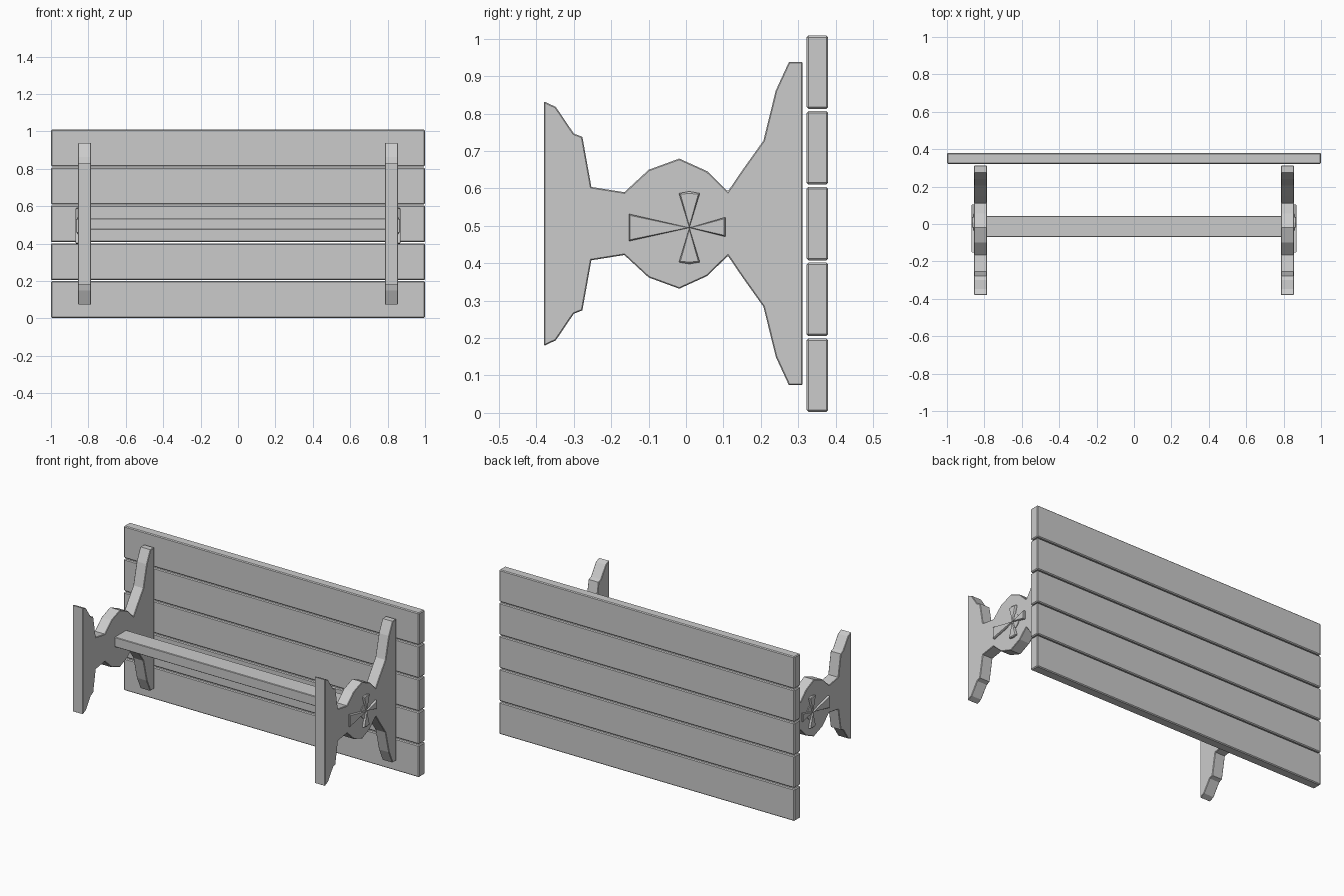
import bpy, bmesh, math

if "Cube" in bpy.data.objects:
    bpy.data.objects.remove(bpy.data.objects["Cube"])


def finish(name, bm, bevel=0, angle=30, mirror=False):
    bmesh.ops.recalc_face_normals(bm, faces=bm.faces[:])
    mesh = bpy.data.meshes.new(name)
    bm.to_mesh(mesh)
    bm.free()
    ob = bpy.data.objects.new(name, mesh)
    bpy.context.collection.objects.link(ob)
    if bevel:
        mod = ob.modifiers.new("edge_bevel", 'BEVEL')
        mod.width = bevel
        mod.segments = 1
        mod.limit_method = 'ANGLE'
        mod.angle_limit = math.radians(angle)
    if mirror:
        mod = ob.modifiers.new("mirror_x", 'MIRROR')
        mod.use_mirror_merge = False
    return ob


def add_prism(bm, profile, x0, x1):
    """Extrude a (y, z) outline from x0 to x1 and return the outer face."""
    a = [bm.verts.new((x0, y, z)) for y, z in profile]
    b = [bm.verts.new((x1, y, z)) for y, z in profile]
    n = len(profile)
    for i in range(n):
        j = (i + 1) % n
        bm.faces.new((a[i], a[j], b[j], b[i]))
    bm.faces.new(a[::-1])
    return bm.faces.new(b)


def rect(y0, y1, z0, z1):
    return [(y0, z0), (y1, z0), (y1, z1), (y0, z1)]


# Five planks with small chamfers
for i in range(5):
    z = 0.003 + i * 0.2025
    bm = bmesh.new()
    add_prism(bm, rect(0.322, 0.38, z, z + 0.196), -1, 1)
    finish(f"plank_{i + 1}", bm, 0.005)

# Carved side supports: upper half outline, mirrored about mid height
MID = 0.506
half = [(-0.38, 0.833), (-0.348, 0.818), (-0.30, 0.747), (-0.277, 0.738),
        (-0.253, 0.604), (-0.165, 0.59), (-0.10, 0.65), (-0.018, 0.68),
        (0.057, 0.646), (0.112, 0.592), (0.15, 0.648), (0.207, 0.728),
        (0.24, 0.862), (0.275, 0.938), (0.312, 0.938)]
outline = half + [(y, 2 * MID - z) for y, z in reversed(half)]
bm = bmesh.new()
add_prism(bm, outline, 0.785, 0.855)
finish("side_support", bm, 0.003, 80, mirror=True)

# Cross beam joining the supports
bm = bmesh.new()
add_prism(bm, rect(-0.07, 0.042, 0.475, 0.535), -0.79, 0.79)
finish("cross_beam", bm, 0.003)

# Raised ornament: four flared arms with bevelled rims
CY, CZ = 0.009, 0.495
arms = {
    "upper": [(-0.019, 0.587), (0.009, 0.592), (0.037, 0.587)],
    "lower": [(-0.019, 0.403), (0.009, 0.398), (0.037, 0.403)],
    "rear": [(0.105, 0.523), (0.105, 0.471)],
    "front": [(-0.153, 0.532), (-0.153, 0.459)],
}
for name, ends in arms.items():
    bm = bmesh.new()
    face = add_prism(bm, [(CY, CZ)] + ends, 0.85, 0.864)
    bmesh.ops.recalc_face_normals(bm, faces=bm.faces[:])
    bmesh.ops.inset_region(bm, faces=[face], thickness=0.005, depth=0.004)
    finish(f"ornament_{name}_arm", bm, mirror=True)

# Thin round disc behind the arms
disc = [(CY + 0.046 * math.cos(t * math.tau / 24),
         CZ + 0.046 * math.sin(t * math.tau / 24)) for t in range(24)]
bm = bmesh.new()
add_prism(bm, disc, 0.85, 0.859)
finish("ornament_disc", bm, mirror=True)
